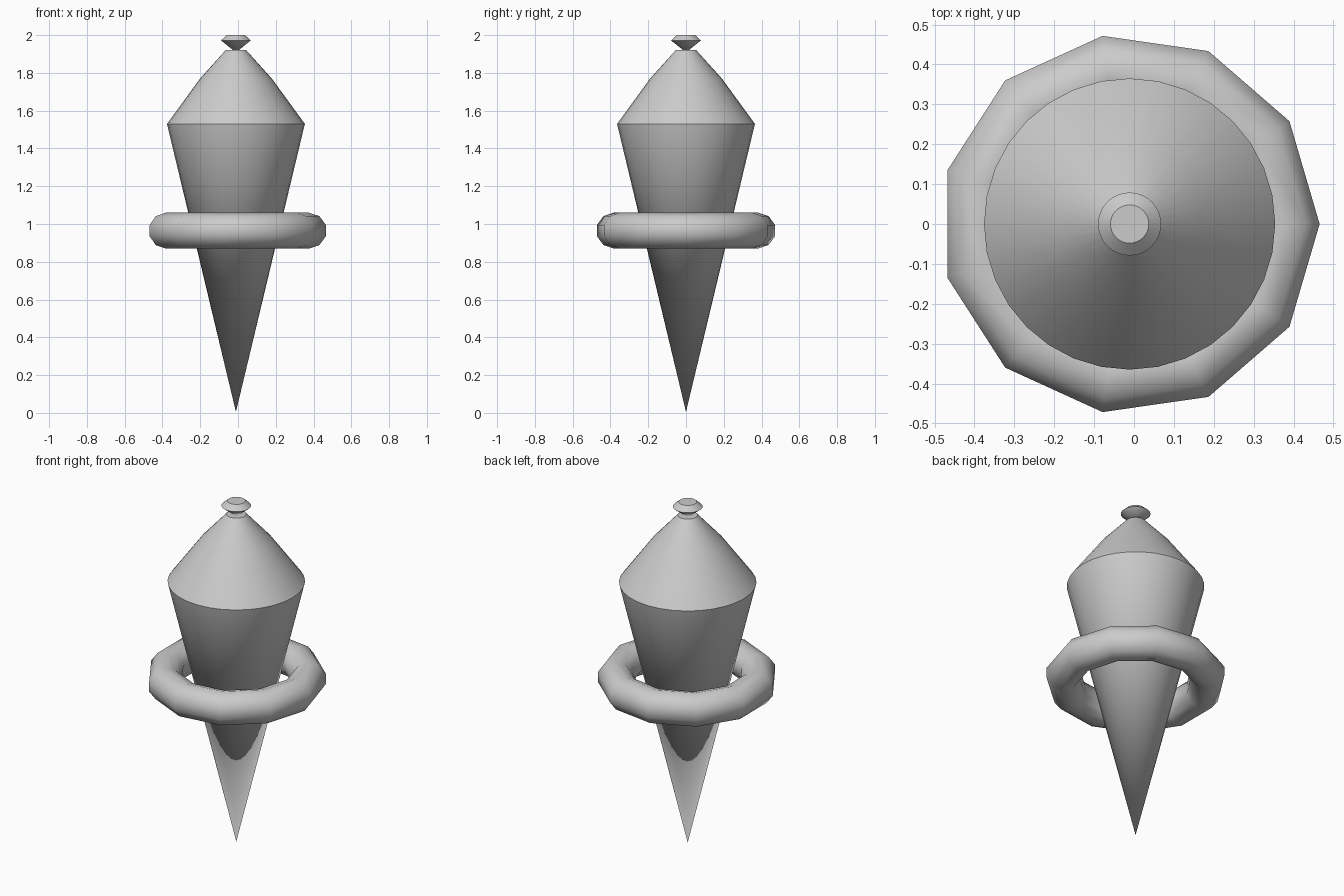
import bpy, bmesh
from math import cos, sin, pi, radians

if "Cube" in bpy.data.objects:
    bpy.data.objects.remove(bpy.data.objects["Cube"])

CX = -0.011  # shared axis of all parts


def lathe(name, profile, segments, smooth_angle):
    """Revolve (radius, z) points from bottom to top; radius 0 makes a tip."""
    bm = bmesh.new()
    rings = []
    for r, z in profile:
        if r == 0:
            rings.append([bm.verts.new((0, 0, z))] * segments)
        else:
            rings.append([bm.verts.new((r * cos(2 * pi * i / segments),
                                        r * sin(2 * pi * i / segments), z))
                          for i in range(segments)])
    for a, b in zip(rings, rings[1:]):
        for i in range(segments):
            j = (i + 1) % segments
            bm.faces.new(list(dict.fromkeys((a[i], a[j], b[j], b[i]))))
    if profile[-1][0] > 0:
        bm.faces.new(rings[-1])
    bmesh.ops.recalc_face_normals(bm, faces=bm.faces)
    return finish(name, bm, smooth_angle)


def finish(name, bm, smooth_angle):
    mesh = bpy.data.meshes.new(name)
    bm.to_mesh(mesh)
    bm.free()
    obj = bpy.data.objects.new(name, mesh)
    obj.location.x = CX
    bpy.context.collection.objects.link(obj)
    bpy.ops.object.select_all(action='DESELECT')
    obj.select_set(True)
    bpy.context.view_layer.objects.active = obj
    bpy.ops.object.shade_smooth_by_angle(angle=radians(smooth_angle))
    return obj


def ring(name, major, minor, z, n_major, n_minor):
    """Low-poly ring with a vertical flat on its outer side."""
    bm = bmesh.new()
    grid = []
    for i in range(n_major):
        a = 2 * pi * i / n_major
        row = []
        for k in range(n_minor):
            t = 2 * pi * (k + 0.5) / n_minor
            r = major + minor * cos(t)
            row.append(bm.verts.new((r * cos(a), r * sin(a), z + minor * sin(t))))
        grid.append(row)
    for i in range(n_major):
        for k in range(n_minor):
            i2, k2 = (i + 1) % n_major, (k + 1) % n_minor
            bm.faces.new((grid[i][k], grid[i2][k], grid[i2][k2], grid[i][k2]))
    bmesh.ops.recalc_face_normals(bm, faces=bm.faces)
    return finish(name, bm, 40)


# Pointed body with a slightly convex shoulder
lathe("body", [(0, 0.005), (0.365, 1.53), (0.19, 1.77), (0.053, 1.922)], 32, 30)

# Loose ring around the body
ring("floating_ring", 0.386, 0.095, 0.965, 11, 10)

# Cut gem standing on its point
lathe("top_gem", [(0, 1.908), (0.079, 1.972), (0.048, 2.0)], 32, 20)
